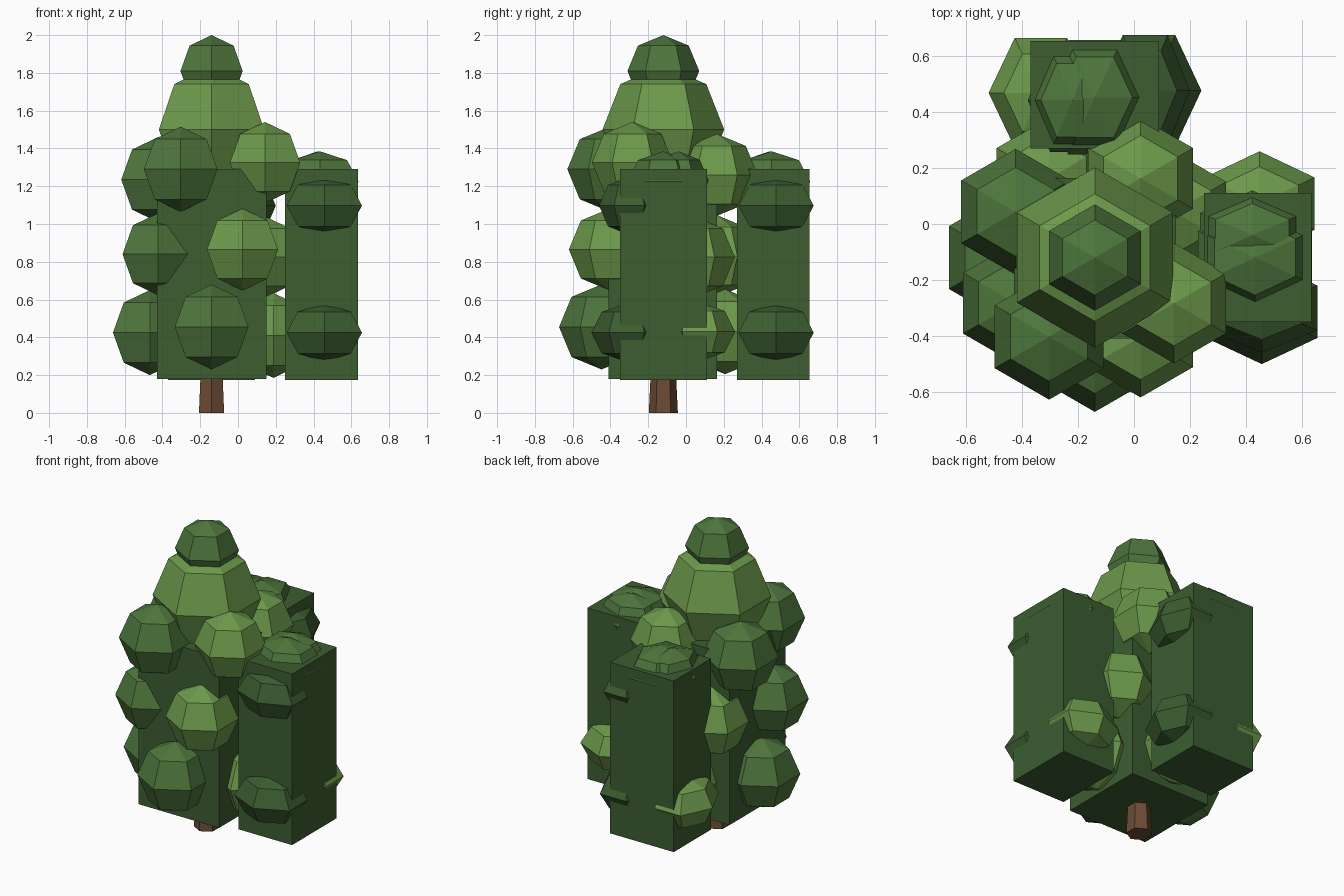
import bpy
from math import sin, cos, pi, radians
from mathutils import Matrix, Vector

if "Cube" in bpy.data.objects:
    bpy.data.objects.remove(bpy.data.objects["Cube"])

AX, AY = -0.14, -0.12          # trunk axis


def material(name, rgb):
    m = bpy.data.materials.new(name)
    m.diffuse_color = (*rgb, 1)
    m.use_nodes = True
    m.node_tree.nodes["Principled BSDF"].inputs["Base Color"].default_value = m.diffuse_color
    return m


DARK = material("dark_leaf", (0.045, 0.11, 0.03))
MID = material("mid_leaf", (0.075, 0.18, 0.045))
LIGHT = material("light_leaf", (0.15, 0.32, 0.07))
BARK = material("bark", (0.15, 0.07, 0.035))


def lathe(name, rings, mat, centre, size=(1, 1, 1), turn=0):
    """Six-sided solid from (radius, z) rings, corners pointing along y."""
    verts, faces, loops = [], [], []
    for r, z in rings:
        if r == 0:
            loops.append([len(verts)] * 6)
            verts.append((0, 0, z * size[2]))
        else:
            loops.append(list(range(len(verts), len(verts) + 6)))
            for i in range(6):
                a = pi / 2 + i * pi / 3
                verts.append((r * cos(a) * size[0], r * sin(a) * size[1], z * size[2]))
    for lo, hi in zip(loops, loops[1:]):
        for i in range(6):
            j = (i + 1) % 6
            faces.append(list(dict.fromkeys((lo[i], lo[j], hi[j], hi[i]))))
    if rings[0][0]:
        faces.append(loops[0][::-1])
    if rings[-1][0]:
        faces.append(loops[-1])
    return add(name, verts, faces, mat, centre, turn)


def add(name, verts, faces, mat, centre, turn=0):
    # turn rotates the part about the trunk axis
    axis = Vector((AX, AY, 0))
    m = (Matrix.Translation(axis) @ Matrix.Rotation(radians(turn), 4, 'Z')
         @ Matrix.Translation(Vector(centre) - axis))
    me = bpy.data.meshes.new(name)
    me.from_pydata([m @ Vector(v) for v in verts], [], faces)
    me.materials.append(mat)
    ob = bpy.data.objects.new(name, me)
    bpy.context.collection.objects.link(ob)
    return ob


S = 0.7071
BALL = [(0, -1), (S, -S), (1, 0), (S, S), (0, 1)]


def blob(name, centre, size, mat, turn=0):
    if not isinstance(size, tuple):
        size = (size,) * 3
    lathe(name, BALL, mat, centre, size, turn)


def box(name, lo, hi, mat, turn=0):
    verts = [(x, y, z) for z in (lo[2], hi[2])
             for x, y in ((lo[0], lo[1]), (hi[0], lo[1]), (hi[0], hi[1]), (lo[0], hi[1]))]
    faces = [(3, 2, 1, 0), (4, 5, 6, 7)] + [(i, (i + 1) % 4, (i + 1) % 4 + 4, i + 4) for i in range(4)]
    add(name, verts, faces, mat, (0, 0, 0), turn)


# Trunk and main foliage block
lathe("trunk", [(0.077, 0), (0.055, 0.45)], BARK, (AX, AY, 0))
box("main_foliage_block", (-0.43, -0.41, 0.18), (0.15, 0.165, 1.29), DARK)

# Three tiers of leaf clumps: (angle, z, radius, material)
clumps = [
    (270, 0.455, 0.225, MID), (180, 0.425, 0.225, MID),
    (0, 0.41, 0.225, LIGHT), (90, 0.43, 0.225, LIGHT),
    (300, 0.865, 0.217, LIGHT), (210, 0.84, 0.217, MID),
    (30, 0.825, 0.215, LIGHT), (120, 0.83, 0.217, LIGHT),
    (240, 1.29, 0.225, MID), (330, 1.325, 0.215, LIGHT),
    (60, 1.26, 0.217, LIGHT), (150, 1.235, 0.225, MID),
]
for a, z, r, mat in clumps:
    t = radians(a)
    blob("leaf_clump", (AX + 0.327 * cos(t), AY + 0.327 * sin(t), z), r, mat)

# Crown
blob("crown_lower", (AX, AY, 1.5), (0.322, 0.322, 0.34), LIGHT)
blob("crown_top", (AX, AY, 1.81), 0.19, MID)

# Two side blocks with flattened clumps: right, and the same turned to the back
for side, turn in (("right", 0), ("back", 90)):
    box(side + "_foliage_block", (0.25, -0.35, 0.175), (0.635, 0.11, 1.29), DARK, turn)
    blob(side + "_low_clump", (0.457, -0.314, 0.425), (0.23, 0.187, 0.155), DARK, turn)
    blob(side + "_high_clump", (0.457, -0.30, 1.097), (0.23, 0.16, 0.155), DARK, turn)
    blob(side + "_light_clump", (0.449, 0.073, 0.43), (0.227, 0.187, 0.155), LIGHT, turn)
    blob(side + "_top_clump", (0.433, -0.12, 1.225), (0.236, 0.19, 0.16), MID, turn)
    blob(side + "_top_clump_inner", (0.423, -0.04, 1.23), (0.215, 0.16, 0.155), MID, turn)
